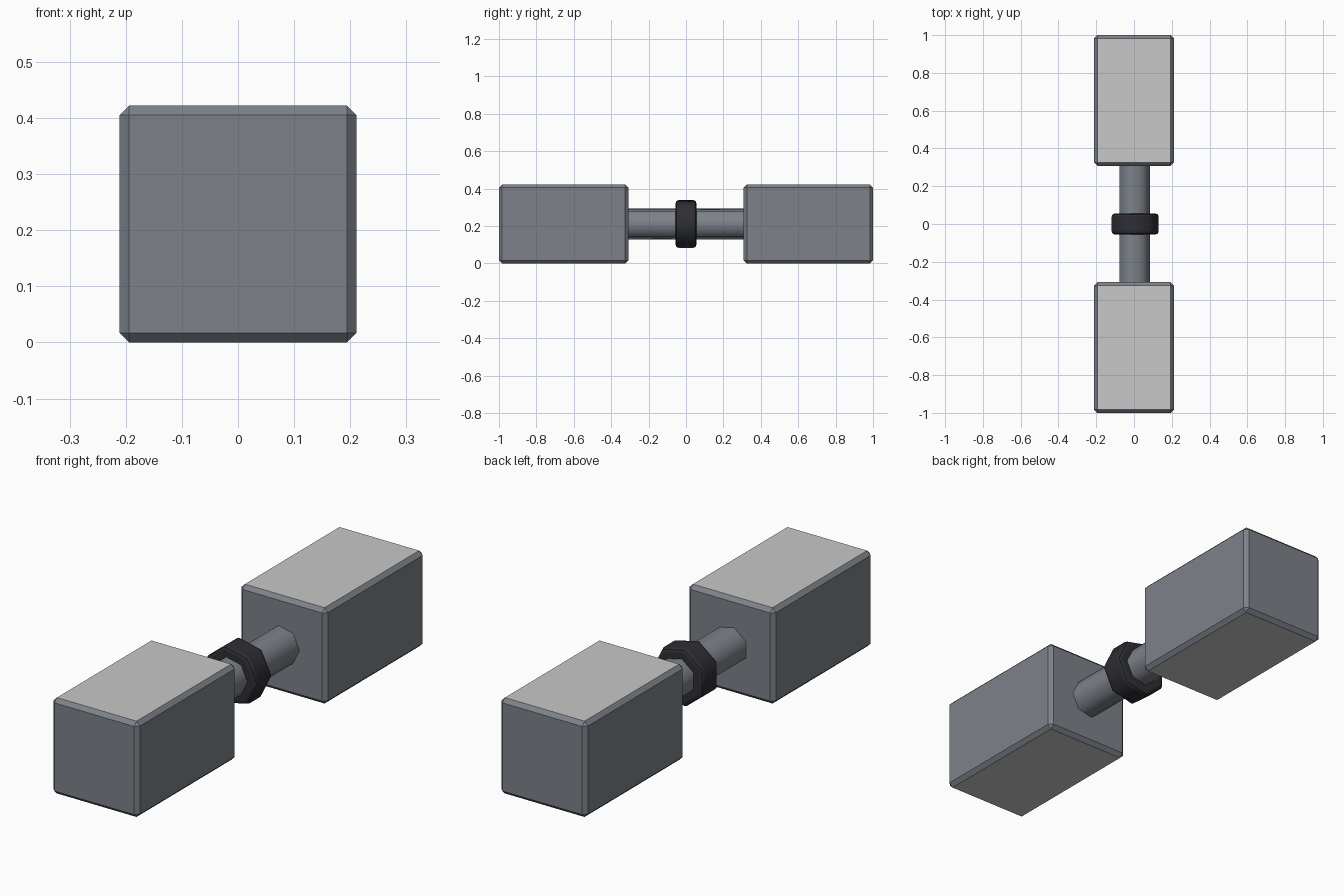
import bpy, bmesh, math

if "Cube" in bpy.data.objects:
    bpy.data.objects.remove(bpy.data.objects["Cube"])

SIDES = 7
MID_Z = 0.211


def material(name, rgb):
    m = bpy.data.materials.new(name)
    m.diffuse_color = (*rgb, 1)
    m.use_nodes = True
    m.node_tree.nodes["Principled BSDF"].inputs["Base Color"].default_value = m.diffuse_color
    return m


steel = material("steel grey", (0.205, 0.225, 0.255))
pale = material("pale grey", (0.58, 0.58, 0.58))
dark = material("dark charcoal", (0.028, 0.027, 0.033))


def add_object(name, bm, mats):
    bmesh.ops.recalc_face_normals(bm, faces=bm.faces[:])
    me = bpy.data.meshes.new(name)
    bm.to_mesh(me)
    bm.free()
    for m in mats:
        me.materials.append(m)
    ob = bpy.data.objects.new(name, me)
    bpy.context.collection.objects.link(ob)
    return ob


def weight_block(name, y):
    # chamfered box with pale top and bottom panels
    bm = bmesh.new()
    bmesh.ops.create_cube(bm, size=1)
    for v in bm.verts:
        v.co.x *= 0.422
        v.co.y = v.co.y * 0.692 + y
        v.co.z = v.co.z * 0.422 + MID_Z
    bmesh.ops.bevel(bm, geom=bm.edges[:], offset=0.017, segments=1,
                    affect='EDGES', profile=0.5)
    bm.normal_update()
    for f in bm.faces:
        f.material_index = 1 if abs(f.normal.z) > 0.9 else 0
    return add_object(name, bm, [steel, pale])


def lathe(name, profile, mat):
    # seven-sided turned part along y; profile is (y, radius)
    bm = bmesh.new()
    rings = []
    for y, r in profile:
        rings.append([bm.verts.new((r * math.cos(2 * math.pi * i / SIDES), y,
                                    MID_Z + r * math.sin(2 * math.pi * i / SIDES)))
                      for i in range(SIDES)])
    for a, b in zip(rings, rings[1:]):
        for i in range(SIDES):
            j = (i + 1) % SIDES
            bm.faces.new((a[i], a[j], b[j], b[i])).smooth = True
    bm.faces.new(rings[0])
    bm.faces.new(rings[-1])
    # keep the hoops crisp while the sides shade smoothly
    for e in bm.edges:
        if abs(e.verts[0].co.y - e.verts[1].co.y) < 1e-5:
            e.smooth = False
    return add_object(name, bm, [mat])


# end weights
for label, s in (("front", -1), ("back", 1)):
    weight_block(label + "_weight", s * 0.654)

# connecting bar
lathe("bar", [(-0.32, 0.0845), (0.32, 0.0845)], steel)

# centre collar with rounded rims
half = [(0.055, 0.115), (0.0505, 0.1265), (0.039, 0.131)]
lathe("collar", [(-y, r) for y, r in half] + half[::-1], dark)
